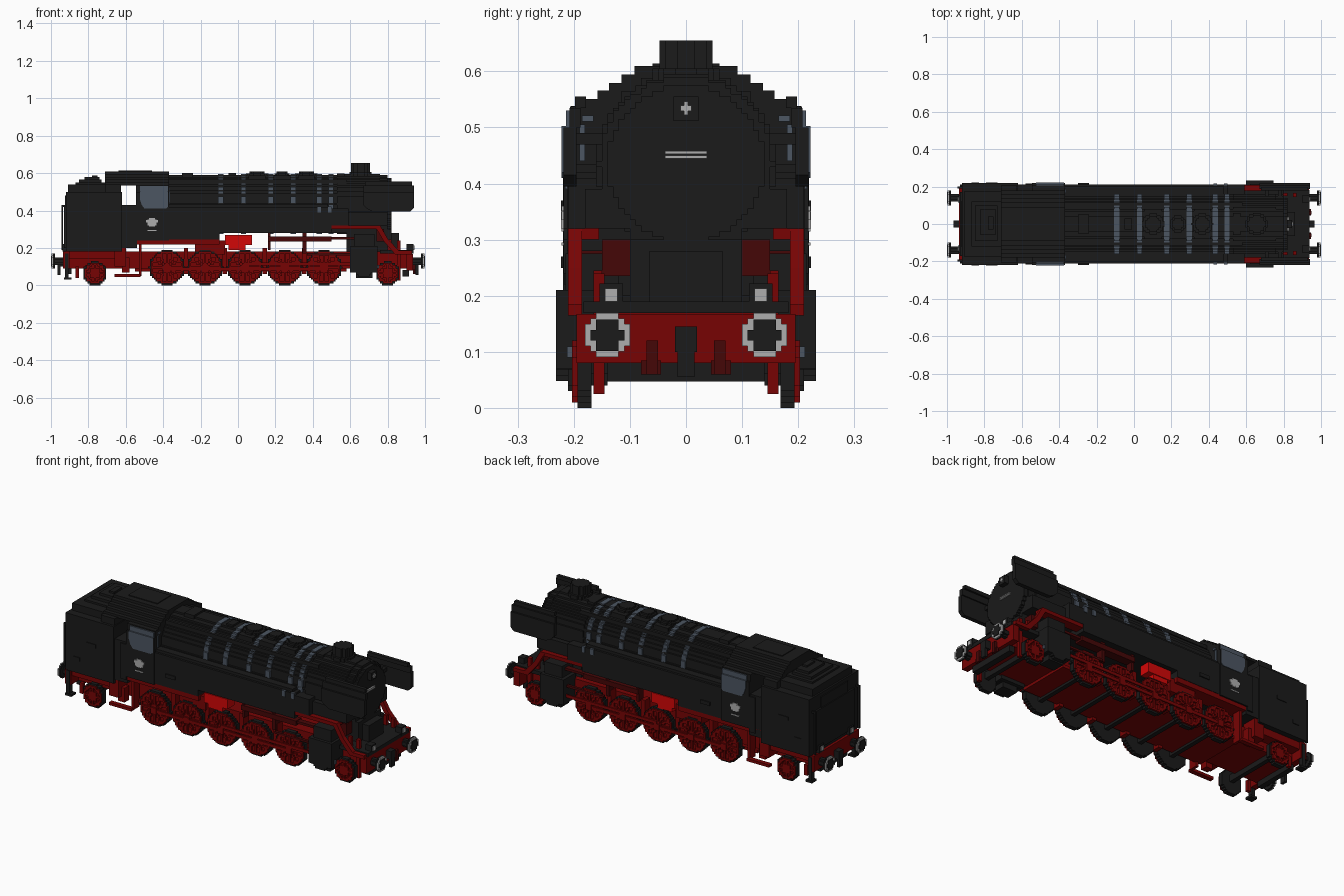
import bpy, bmesh, math
from mathutils import Vector

cube = bpy.data.objects.get("Cube")
if cube:
    bpy.data.objects.remove(cube, do_unlink=True)


def material(name, r, g, b):
    m = bpy.data.materials.new(name)
    m.use_nodes = True
    m.diffuse_color = (r, g, b, 1)
    m.node_tree.nodes["Principled BSDF"].inputs["Base Color"].default_value = (r, g, b, 1)
    return m


BLACK = material("soot black", .0105, .0105, .0105)
RED = material("frame red", .185, .0012, .0012)
DARK = material("dark red", .06, .002, .002)
BRIGHT = material("bright red", .65, .002, .002)
SLATE = material("slate blue", .072, .092, .122)
GREY = material("light grey", .42, .42, .42)
STEP = .01


def finish(bm, name, mat):
    bmesh.ops.recalc_face_normals(bm, faces=bm.faces)
    me = bpy.data.meshes.new(name)
    bm.to_mesh(me)
    bm.free()
    me.materials.append(mat)
    ob = bpy.data.objects.new(name, me)
    bpy.context.collection.objects.link(ob)
    return ob


def boxes(name, mat, items, mirror=False):
    """Boxes given as x, y and z ranges, optionally repeated on the other side."""
    bm = bmesh.new()
    for x0, x1, y0, y1, z0, z1 in items:
        for s in ((1, -1) if mirror else (1,)):
            vs = bmesh.ops.create_cube(bm, size=1)["verts"]
            for v in vs:
                v.co = Vector(((x0 + x1) / 2 + v.co.x * (x1 - x0),
                               s * (y0 + y1) / 2 + v.co.y * (y1 - y0),
                               (z0 + z1) / 2 + v.co.z * (z1 - z0)))
    return finish(bm, name, mat)


def prism(name, mat, outline, axis, a, b, mirror=False):
    """Extrude a 2D outline along an axis from a to b."""
    put = {"x": lambda u, v, d: (d, u, v), "y": lambda u, v, d: (u, d, v),
           "z": lambda u, v, d: (u, v, d)}[axis]
    bm = bmesh.new()
    for s in ((1, -1) if mirror else (1,)):
        lo = [bm.verts.new(put(u, v, a * s)) for u, v in outline]
        hi = [bm.verts.new(put(u, v, b * s)) for u, v in outline]
        bm.faces.new(lo)
        bm.faces.new(hi)
        for i in range(len(lo)):
            j = (i + 1) % len(lo)
            bm.faces.new((lo[i], lo[j], hi[j], hi[i]))
    return finish(bm, name, mat)


def stepped_disc(cu, cv, r):
    """Circle outline drawn as a staircase."""
    n = max(4, round(2 * r / STEP))
    right = []
    for k in range(n):
        v0, v1 = -r + 2 * r * k / n, -r + 2 * r * (k + 1) / n
        w = max(STEP, round(math.sqrt(r * r - ((v0 + v1) / 2) ** 2) / STEP) * STEP)
        right += [(w, v0), (w, v1)]
    pts = right + [(-u, v) for u, v in reversed(right)]
    out = []
    for u, v in pts:
        p = (cu + u, cv + v)
        if not out or math.dist(out[-1], p) > 1e-6:
            out.append(p)
    return out


def wheel(name, x, r, spokes):
    """Black tyre disc with a red web and blocky red rim, hub and spokes outside."""
    prism(name + "_tyre", BLACK, stepped_disc(x, r, r), "y", .168, .193, True)
    prism(name + "_web", RED, stepped_disc(x, r, r - .015), "y", .19, .194, True)
    cells = []
    n = round(r / STEP)
    for i in range(-n, n + 1):
        for k in range(-n, n + 1):
            u, v = i * STEP, k * STEP
            d = math.hypot(u, v)
            if d > r - STEP * .7:
                continue
            turn = math.atan2(v, u) * spokes / math.tau
            off = abs(turn - round(turn)) * math.tau / spokes * d
            if d > r - 2.2 * STEP or d < 2.3 * STEP or off < .006:
                cells.append((x + u - .005, x + u + .005, .192, .203, r + v - .005, r + v + .005))
    boxes(name + "_spokes", RED, cells, True)


# Boiler, smokebox and side tanks
prism("boiler", BLACK, stepped_disc(0, .435, .155), "x", -.4, .8)
prism("smokebox", BLACK, stepped_disc(0, .435, .16), "x", .53, .76)
prism("smokebox_door", BLACK, stepped_disc(0, .435, .14), "x", .8, .82)
boxes("side_tanks", BLACK, [(-.38, .5, .1, .212, .28, .42), (-.38, .48, .1, .2, .42, .435),
                            (-.38, -.1, .1, .212, .245, .28), (.5, .59, .1, .21, .32, .41),
                            (.59, .8, .1, .18, .32, .39)], True)
boxes("boiler_underside", BLACK, [(-.38, .8, -.1, .1, .28, .34)])
boxes("smokebox_saddle", BLACK, [(.58, .82, -.1, .1, .17, .3), (.82, .86, -.065, .065, .18, .28)])
boxes("boiler_top_walkway", BLACK, [(-.37, .58, .1, .115, .545, .565)], True)

# Boiler bands: stepped rings slightly proud of the cladding
for i, x in enumerate((-.092, .03, .175, .295, .435, .497)):
    prism("boiler_band_%d" % i, SLATE, stepped_disc(0, .435, .16), "x", x - .014, x + .014)
boxes("band_ends", SLATE, [(x - .01, x + .01, .205, .216, .39, .422) for x in (.435, .49)], True)

# Domes and chimney
for name, x, r in (("sand_dome_rear", .102, .057), ("steam_dome", .235, .045), ("sand_dome_front", .365, .055)):
    prism(name, BLACK, stepped_disc(x, 0, r), "z", .56, .599)
    prism(name + "_lid", BLACK, stepped_disc(x, 0, r - .015), "z", .599, .608)
    boxes(name + "_saddle", BLACK, [(x - .045, x + .045, -.08, .08, .55, .588)])
prism("chimney", BLACK, stepped_disc(.655, 0, .047), "z", .57, .655)
prism("chimney_base", BLACK, stepped_disc(.655, 0, .06), "z", .57, .605)
boxes("boiler_fittings", BLACK, [(-.3, -.24, -.05, .05, .58, .6), (-.05, -.01, -.03, .03, .58, .6),
                                 (.53, .57, -.06, .06, .57, .597)])

# Smoke deflectors
prism("smoke_deflector", BLACK, [(.69, .41), (.72, .395), (.92, .395), (.94, .415), (.94, .5), (.67, .5), (.67, .43)],
      "y", .195, .218, True)
boxes("deflector_upper", BLACK, [(.67, .94, .188, .208, .5, .535), (.68, .93, .178, .198, .535, .555)], True)
boxes("deflector_brackets", BLACK, [(.7, .72, .12, .2, .47, .49), (.77, .79, .12, .2, .47, .49)], True)

# Cab and bunker
boxes("cab_body", BLACK, [(-.92, -.62, -.219, .219, .18, .5), (-.91, -.625, -.175, .175, .5, .54),
                          (-.71, -.625, -.205, .205, .5, .538),
                          (-.63, -.54, -.21, .21, .2, .43), (-.545, -.37, -.218, .218, .24, .5),
                          (-.545, -.37, -.207, .207, .5, .537)])
boxes("cab_roof", BLACK, [(-.71, -.37, -w, w, z, z + .0155) for z, w in
                          ((.535, .18), (.55, .158), (.564, .137), (.579, .115), (.594, .092))])
boxes("roof_ventilator", BLACK, [(-.64, -.46, -.06, .06, .605, .614)])
boxes("coal_heap", BLACK, [(-.87, -.71, -.12, .12, .53, .55), (-.85, -.73, -.09, .1, .55, .565),
                           (-.82, -.74, -.06, .08, .565, .578), (-.78, -.75, -.03, .04, .578, .588)])
boxes("bunker_rear_panel", BLACK, [(-.93, -.91, -.17, .17, .2, .42), (-.925, -.91, -.12, .12, .42, .48)])
boxes("rear_handrails", BLACK, [(-.945, -.935, .19, .2, .19, .43), (-.945, -.91, .19, .2, .42, .43)], True)
boxes("cab_side_panels", BLACK, [(-.79, -.73, .215, .223, .35, .37), (-.87, -.83, .215, .223, .25, .27),
                                 (-.58, -.545, .207, .217, .22, .42), (-.3, -.24, .211, .218, .3, .32)], True)
prism("cab_window", SLATE, [(-.525, .503), (-.375, .503), (-.375, .42), (-.385, .41), (-.5, .41), (-.515, .43),
                            (-.525, .46)], "y", .2135, .2215, True)
boxes("cab_window_top", SLATE, [(-.525, -.375, .205, .214, .499, .53)], True)
boxes("cab_front_window", SLATE, [(-.372, -.364, .18, .19, .44, .505), (-.372, -.364, .165, .185, .511, .521)], True)
boxes("side_plate", GREY, [(-.485, -.435, .214, .2225, .32, .352), (-.475, -.445, .214, .222, .315, .36),
                           (-.492, -.428, .214, .222, .335, .35), (-.485, -.435, .214, .222, .29, .295)], True)

# Main frame, floor and buffer beams
boxes("main_frame", RED, [(-.9, .9, -.13, .13, .09, .18), (-.92, -.6, -.19, .19, .14, .18),
                          (-.935, -.9, -.2, .2, .09, .18), (.9, .935, -.195, .195, .08, .168)])
boxes("frame_floor", RED, [(-.55, .58, -.15, .15, .075, .092)])
boxes("lower_guard", BLACK, [(.88, .915, -.14, .14, .047, .082), (-.92, -.89, -.12, .12, .06, .09)])
boxes("axles", BLACK, [(x - .012, x + .012, -.17, .17, .062, .1) for x in
                       (-.765, -.38, -.176, .037, .25, .46, .8)])
boxes("front_platform", BLACK, [(.76, .937, -.183, .183, .169, .19)])
boxes("side_running_board", RED, [(-.62, -.1, .12, .21, .218, .246), (-.66, -.6, .12, .205, .1, .22),
                                  (.5, .76, .155, .208, .3, .32)], True)
prism("sloping_running_board", RED, [(.73, .32), (.76, .32), (.8, .25), (.86, .185), (.93, .185), (.93, .165),
                                     (.84, .165), (.78, .235)], "y", .185, .21, True)
boxes("front_brackets", DARK, [(.74, .78, .09, .15, .235, .3), (.935, .95, .05, .07, .06, .12),
                               (.935, .945, .045, .08, .06, .085)], True)
boxes("front_stays", RED, [(.8, .82, .15, .165, .17, .245), (.85, .87, .145, .165, .025, .24),
                           (-.87, -.85, .145, .165, .04, .1)], True)
boxes("under_cab_pipes", RED, [(-.62, -.58, .14, .18, .07, .15), (-.66, -.52, .18, .205, .045, .06),
                               (-.53, -.515, .14, .19, .05, .22)], True)
boxes("hanging_steps", BLACK, [(-.925, -.905, .18, .205, .035, .17), (-.93, -.89, .17, .21, .03, .042)], True)

# Wheels
for i, x in enumerate((-.38, -.176, .037, .25, .46)):
    wheel("driving_wheel_%d" % i, x, .095, 12)
for name, x in (("rear_carrying_wheel", -.765), ("front_carrying_wheel", .8)):
    wheel(name, x, .065, 8)

# Cylinders and valve gear
prism("cylinder", BLACK, stepped_disc(.672, .12, .072), "y", .14, .232, True)
boxes("cylinder_casing", BLACK, [(.6, .745, .12, .232, .07, .21), (.62, .73, .12, .215, .21, .275),
                                 (.63, .72, .14, .21, .04, .07)], True)
boxes("cylinder_covers", SLATE, [(.745, .753, .2, .212, .09, .11)], True)
boxes("coupling_rods", RED, [(-.38, .46, .2, .208, .078, .096), (.037, .6, .204, .211, .105, .122)], True)
boxes("crank_pins", RED, [(x - .018, x + .018, .2, .211, .07, .106) for x in (-.38, -.176, .037, .25, .46)], True)
boxes("valve_gear", DARK, [(.16, .5, .15, .2, .235, .262), (.345, .365, .15, .19, .17, .28),
                           (.16, .175, .15, .19, .19, .28), (.48, .62, .16, .19, .245, .258),
                           (.37, .6, .19, .205, .16, .172)], True)
boxes("reversing_link", BRIGHT, [(-.07, .075, .14, .2, .215, .27), (-.05, .04, .14, .195, .19, .215)], True)
boxes("gear_support", RED, [(-.23, -.07, .12, .19, .165, .24)], True)
boxes("brake_hangers", RED, [(x - .012, x + .012, .13, .175, .06, .2) for x in
                             (-.278, -.07, .144, .355)], True)

# Buffers, couplings and lamps at both ends
for end, s in (("front", 1), ("rear", -1)):
    def span(a, b):
        return (a, b) if s > 0 else (-b, -a)
    for side, y in (("left", .14), ("right", -.14)):
        tag = "%s_%s_" % (end, side)
        prism(tag + "buffer_stem", BLACK, stepped_disc(y, .13, .02), "x", s * .92, s * .98)
        prism(tag + "buffer_back", BLACK, stepped_disc(y, .13, .039), "x", s * .978, s * .99)
        prism(tag + "buffer_rim", GREY, stepped_disc(y, .13, .039), "x", s * .99, s * .996)
        prism(tag + "buffer_face", BLACK, stepped_disc(y, .13, .028), "x", s * .99, s * 1.0)
        ly = y * .95
        boxes(tag + "lamp", BLACK, [span(.9, .938) + (ly - .021, ly + .021, .18, .222)])
        boxes(tag + "lamp_glass", GREY, [span(.937, .944) + (ly - .011, ly + .011, .19, .213)])
    boxes(end + "_coupling", BLACK, [span(.93, .965) + (-.02, .02, .1, .145),
                                     span(.95, .965) + (-.015, .015, .055, .1)])

# Smokebox door details
boxes("top_lamp", BLACK, [(.81, .845, -.022, .022, .512, .555)])
boxes("top_lamp_glass", GREY, [(.844, .851, -.004, .004, .522, .546), (.844, .85, -.01, .01, .529, .539)])
boxes("door_handrail", GREY, [(.82, .828, -.037, .037, .445, .45), (.82, .828, -.037, .037, .453, .458)])
